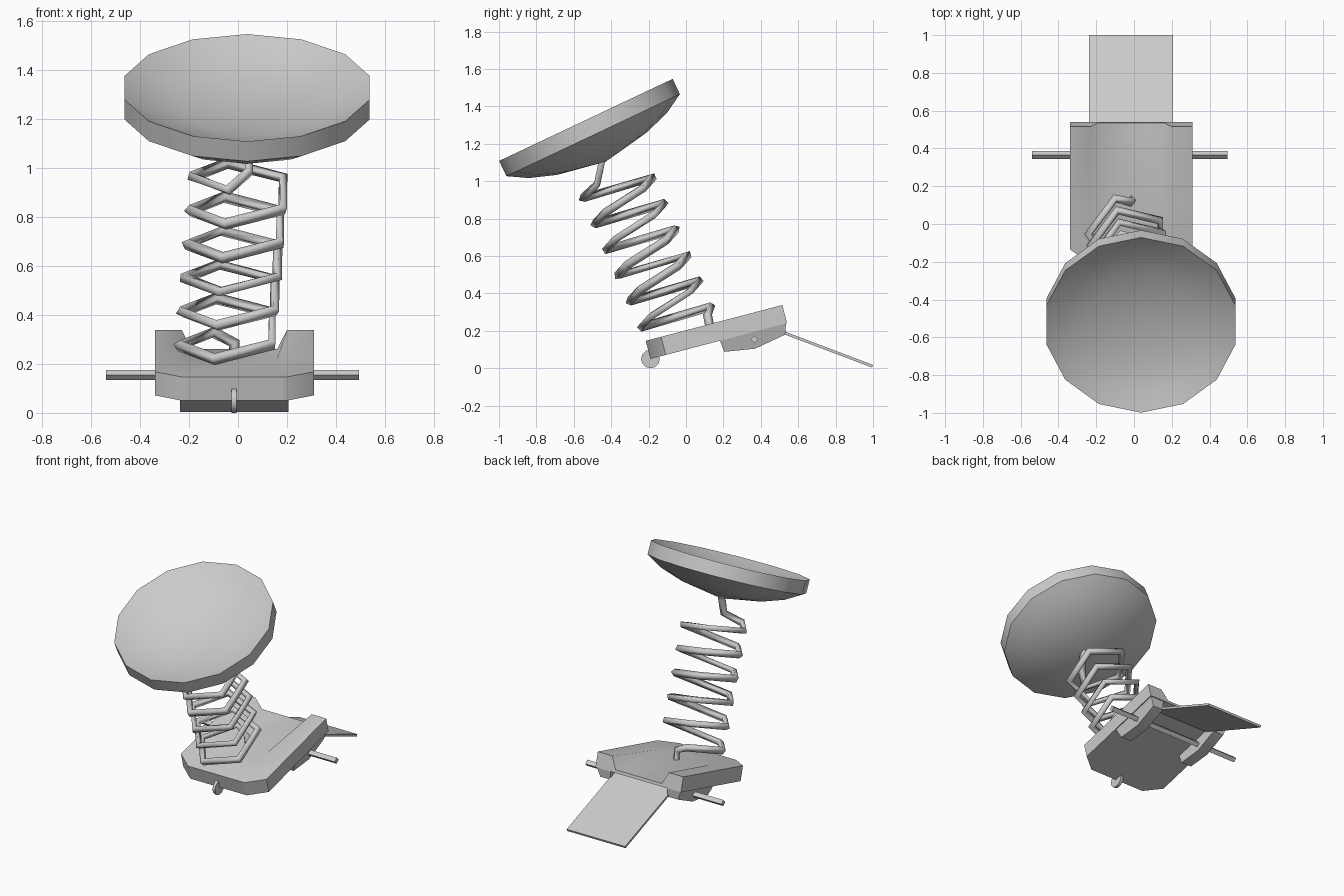
import bpy, bmesh
from math import sin, cos, pi, radians, atan2
from mathutils import Vector, Matrix

if "Cube" in bpy.data.objects:
    bpy.data.objects.remove(bpy.data.objects["Cube"])

CX = -0.015  # centre line of the base


def add_mesh(name, verts, faces, angle=35):
    me = bpy.data.meshes.new(name)
    me.from_pydata(verts, [], faces)
    bm = bmesh.new()
    bm.from_mesh(me)
    bmesh.ops.remove_doubles(bm, verts=bm.verts, dist=1e-5)
    bmesh.ops.recalc_face_normals(bm, faces=bm.faces)
    bm.to_mesh(me)
    bm.free()
    ob = bpy.data.objects.new(name, me)
    bpy.context.collection.objects.link(ob)
    bpy.ops.object.select_all(action='DESELECT')
    bpy.context.view_layer.objects.active = ob
    ob.select_set(True)
    bpy.ops.object.shade_smooth_by_angle(angle=radians(angle))
    return ob


def prism(name, profile, x0, x1, inset=None):
    """Extrude a (y, z) profile along x; inset moves single points' x inward."""
    n = len(profile)
    inset = inset or [0] * n
    s = 1 if x1 > x0 else -1
    v = [(x0, y, z) for y, z in profile]
    v += [(x1 - s * i, y, z) for (y, z), i in zip(profile, inset)]
    f = [tuple(range(n)), tuple(range(n, 2 * n))]
    f += [(i, (i + 1) % n, (i + 1) % n + n, i + n) for i in range(n)]
    return add_mesh(name, v, f)


def x_cylinder(name, sides, radius, x0, x1, y, z):
    ring = [(y + radius * cos(2 * pi * i / sides), z + radius * sin(2 * pi * i / sides))
            for i in range(sides)]
    return prism(name, ring, x0, x1)


# Base plate: tilted slab, cut front corners, ramp sinking between two back ridges
tilt = radians(14.7)


def plate_point(x, v, w):
    return (CX + x, -0.19 + v * cos(tilt) - w * sin(tilt), 0.05 + v * sin(tilt) + w * cos(tilt))


cols = [-0.325, -0.215, -0.175, 0.175, 0.215, 0.325]
front = [-0.215, -0.19, -0.165, 0.165, 0.19, 0.215]
rows = [(0, front, 0.1), (0.085, cols, 0.1), (0.3, cols, 0.1), (0.755, cols, 0.02)]
verts, faces = [], []
for v, xs, mid in rows:
    verts += [plate_point(x, v, mid if c in (2, 3) else 0.1) for c, x in enumerate(xs)]
    verts += [plate_point(x, v, 0) for x in xs]
for r in range(3):
    a, b = r * 12, r * 12 + 12
    for c in range(5):
        for o in (0, 6):
            faces.append((a + o + c, a + o + c + 1, b + o + c + 1, b + o + c))
    for c in (0, 5):
        faces.append((a + c, b + c, b + c + 6, a + c + 6))
for a in (0, 36):
    for c in range(5):
        faces.append((a + c, a + c + 1, a + c + 7, a + c + 6))
add_mesh("base_plate", verts, faces, 50)

# Brackets under the back corners
bracket = [(0.18, 0.15), (0.205, 0.088), (0.37, 0.105), (0.53, 0.18), (0.535, 0.245)]
for side, s in (("left", -1), ("right", 1)):
    prism("bracket_" + side, bracket, CX + s * 0.215, CX + s * 0.32, [0, 0.025, 0.025, 0.025, 0])

# Axle, front wheel and tail flap
x_cylinder("axle", 4, 0.021, -0.54, 0.495, 0.365, 0.155)
x_cylinder("front_wheel", 12, 0.05, -0.026, -0.006, -0.19, 0.05)
prism("tail_flap", [(0.45, 0.21), (0.45, 0.226), (1.0, 0.018), (0.995, 0.004)],
      CX - 0.222, CX + 0.222)

# Five-sided coil spring leaning forward
lean = radians(25.3)
u = Vector((0, cos(lean), sin(lean)))
pitch = Vector((0.011, -0.0625, 0.138))
start = Vector((-0.036, -0.04, 0.247))
path = [Vector((-0.015, 0.13, 0.21)), Vector((-0.015, 0.115, 0.285))]
for k in range(28):
    a = radians(108 + 72 * k)
    path.append(start + pitch * (k / 5) + Vector((1, 0, 0)) * 0.207 * cos(a) + u * 0.203 * sin(a))
path += [Vector((0.045, -0.475, 0.985)), Vector((0.045, -0.445, 1.13))]
cu = bpy.data.curves.new("coil_spring", 'CURVE')
cu.dimensions = '3D'
cu.bevel_depth = 0.024
cu.bevel_resolution = 0
cu.use_fill_caps = True
sp = cu.splines.new('POLY')
sp.points.add(len(path) - 1)
for pt, co in zip(sp.points, path):
    pt.co = (*co, 1)
bpy.context.collection.objects.link(bpy.data.objects.new("coil_spring", cu))

# Shallow 14-sided dish: lathe profile (radius, height), tilted to the front
profile = [(0, -0.12), (0.265, -0.09), (0.41, -0.05), (0.513, 0),
           (0.513, -0.09), (0.41, -0.15), (0.265, -0.2), (0, -0.247)]
N = 14
place = Matrix.Translation((0.037, -0.535, 1.328)) @ Matrix.Rotation(lean, 4, 'X')
verts, faces = [], []
for r, h in profile:
    verts += [place @ Vector((r * sin(2 * pi * i / N), r * cos(2 * pi * i / N), h)) for i in range(N)]
for p in range(len(profile) - 1):
    for i in range(N):
        j = (i + 1) % N
        q = [p * N + i, p * N + j, p * N + N + j, p * N + N + i]
        if p == 0:
            q = [0, q[2], q[3]]
        elif p == len(profile) - 2:
            q = [q[0], q[1], (p + 1) * N]
        faces.append(tuple(q))
add_mesh("dish", verts, faces, 40)
